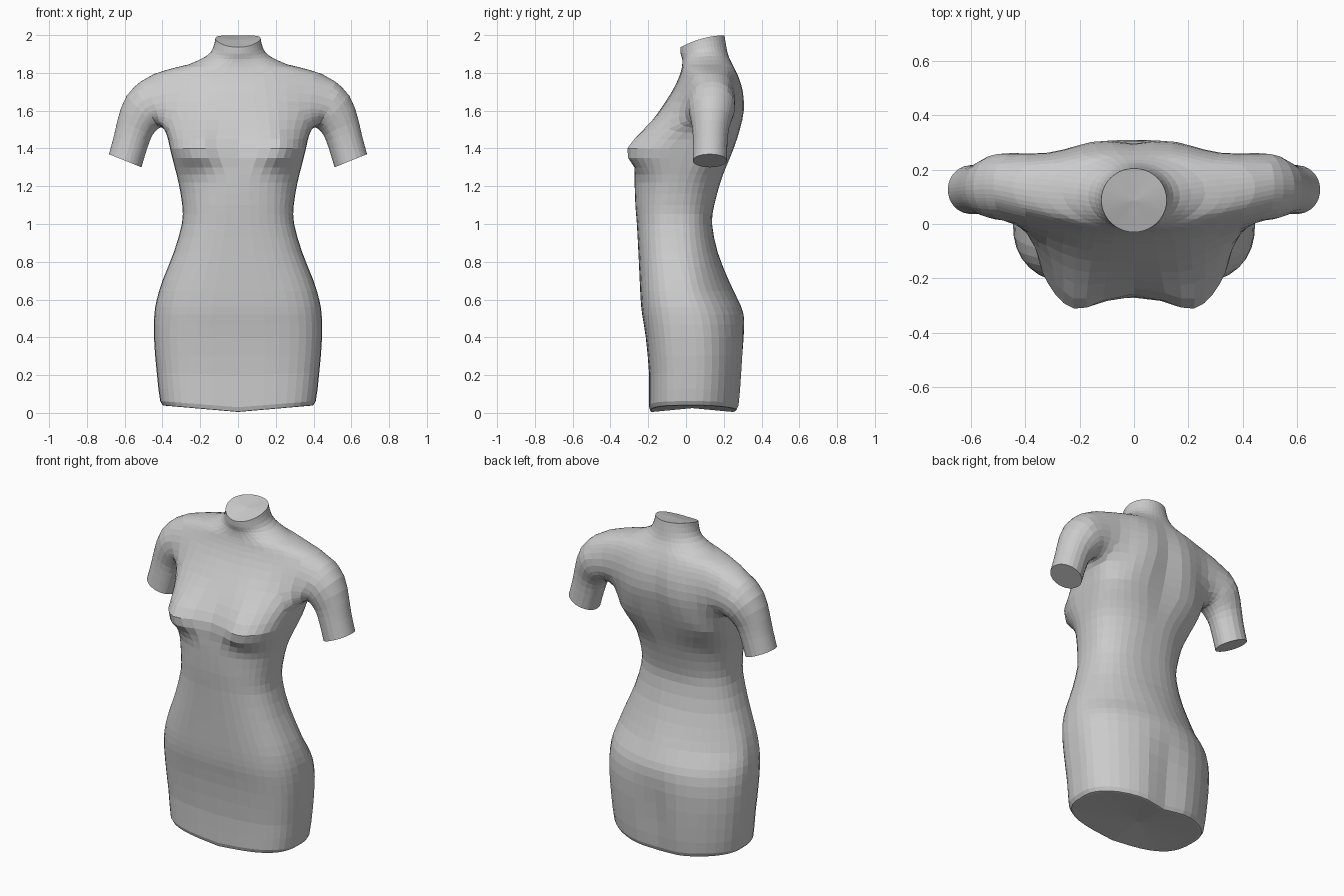
import bpy, bmesh
from math import sin, cos, pi, exp, atan2, radians
from mathutils import Vector

if "Cube" in bpy.data.objects:
    bpy.data.objects.remove(bpy.data.objects["Cube"])

SEG = 40

# torso rings: height, half width, front y, back y, squareness
TORSO = [
    (0.005, .388, -.18, .278, 2.8), (0.03, .412, -.195, .295, 2.8),
    (0.2, .43, -.195, .308, 2.8), (0.4, .445, -.213, .316, 2.8),
    (0.52, .443, -.232, .308, 2.7), (0.6, .43, -.24, .275, 2.6),
    (0.7, .40, -.245, .227, 2.5), (0.85, .34, -.252, .168, 2.5),
    (1.0, .297, -.26, .138, 2.5), (1.1, .295, -.268, .15, 2.4),
    (1.22, .315, -.272, .185, 2.3), (1.3, .335, -.27, .215, 2.6),
    (1.4, .36, -.255, .255, 3.2), (1.5, .382, -.205, .288, 2.9),
    (1.6, .40, -.14, .31, 2.5), (1.7, .41, -.075, .305, 2.3),
    (1.77, .40, -.04, .285, 2.2), (1.815, .375, -.025, .265, 2.1),
    (1.845, .26, -.02, .25, 2.0), (1.88, .168, -.02, .228, 2.0),
    (1.92, .132, -.028, .215, 2.0), (1.968, .12, -.03, .205, 2.0)]

# arm rings: centre x, centre y, centre z, radius, tilt in degrees
ARM = [(.462, .138, 1.632, .133, 66), (.507, .136, 1.588, .123, 48),
       (.545, .131, 1.51, .101, 23), (.57, .128, 1.43, .094, 21),
       (.597, .126, 1.335, .093, 22)]


def refine(table, n=2):
    """Catmull-Rom resampling of a table of rows."""
    out = []
    for i in range(len(table) - 1):
        rows = [table[max(0, min(len(table) - 1, i + k))] for k in (-1, 0, 1, 2)]
        for s in range(n):
            t = s / n
            out.append([b + .5 * t * (c - a + t * (2*a - 5*b + 4*c - d + t * (3*(b - c) + d - a)))
                        for a, b, c, d in zip(*rows)])
    return out + [list(table[-1])]


def power(v, n):
    return (1 if v >= 0 else -1) * abs(v) ** (2 / n)


def torso_point(ring, t):
    z, hw, front, back, n = ring
    # hips are squarer in front and rounder behind
    hip = max(0, min(1, (1 - z) / .35))
    n += hip * (.5 if sin(t) < 0 else -.75)
    x = hw * power(cos(t), n)
    y = (front + back) / 2 + (back - front) / 2 * power(sin(t), n)
    if sin(t) < 0:      # bust
        drop = .14 if z > 1.38 else .075
        y += .082 * power(sin(t), 3) * exp(-((abs(x) - .235) / .12) ** 2 - ((z - 1.38) / drop) ** 2)
    else:               # spine groove and seat groove
        y -= .018 * exp(-(x / .06) ** 2) * exp(-((z - 1.55) / .25) ** 2)
        y -= .03 * exp(-(x / .1) ** 2) * exp(-(z / .42) ** 4)
    dz = 0
    if z < .3:          # dipping hem
        dz = .035 * abs(x) / .4 * (1 - z / .3)
    if z > 1.85:        # slanted, slightly saddle-shaped neck top
        w = (z - 1.85) / .118
        dz = w * (.27 * (y - .09) + .015 * (x / .12) ** 2)
    return Vector((x, y, z + dz))


def bridge(bm, a, b):
    for i in range(len(a)):
        j = (i + 1) % len(a)
        bm.faces.new((a[i], a[j], b[j], b[i]))


def cap(bm, loop):
    face = bm.faces.new(loop)
    bmesh.ops.poke(bm, faces=[face])


bm = bmesh.new()

# torso shell
rings = [[bm.verts.new(torso_point(r, 2 * pi * i / SEG)) for i in range(SEG)]
         for r in refine(TORSO)]
for lower, upper in zip(rings, rings[1:]):
    bridge(bm, lower, upper)
cap(bm, rings[0][::-1])
cap(bm, rings[-1])

# arm openings: drop the side faces between armpit and shoulder top,
# narrower towards the armpit
doomed = []
for r, half in zip(range(26, 34), (3, 4, 5, 5, 5, 5, 5, 5)):
    for c in list(range(-half, half)) + list(range(SEG // 2 - half, SEG // 2 + half)):
        doomed.append(bm.faces.get((rings[r][c % SEG], rings[r][(c + 1) % SEG],
                                    rings[r + 1][(c + 1) % SEG], rings[r + 1][c % SEG])))
bmesh.ops.delete(bm, geom=doomed, context='FACES')

# arms grow out of each opening
arm_rows = refine(ARM)
for side in (1, -1):
    # walk the border of the opening
    edges = {e for e in bm.edges if e.is_boundary and e.verts[0].co.x * side > .1}
    edge = next(iter(edges))
    hole = [edge.verts[0]]
    while edges:
        edge = next(e for e in hole[-1].link_edges if e in edges)
        edges.remove(edge)
        hole.append(edge.other_vert(hole[-1]))
    hole.pop()
    angles = [atan2(v.co.z - 1.65, v.co.y - .11) for v in hole]
    loops = []
    for cx, cy, cz, rad, tilt in arm_rows:
        up = Vector((side * cos(radians(tilt)), 0, sin(radians(tilt))))
        mid = Vector((side * cx, cy, cz))
        loops.append([bm.verts.new(mid + rad * (up * sin(a) + Vector((0, .97 * cos(a), 0))))
                      for a in angles])
    # halfway ring, lifted a little over the shoulder top
    blend = [bm.verts.new((p.co + q.co) / 2 + Vector((0, 0, .025 * max(0, sin(a)))))
             for p, q, a in zip(hole, loops[0], angles)]
    chain = [hole, blend] + loops
    for a, b in zip(chain, chain[1:]):
        bridge(bm, a, b)
    cap(bm, loops[-1])


def relax(verts, times):
    for _ in range(times):
        bmesh.ops.smooth_vert(bm, verts=verts, factor=.5, use_axis_x=True,
                              use_axis_y=True, use_axis_z=True)


# relax the shoulder joins, then the front and back folds of the armpits
relax([v for v in bm.verts if .2 < abs(v.co.x) < .5 and 1.47 < v.co.z < 1.83], 3)
relax([v for v in bm.verts if .24 < abs(v.co.x) < .44 and 1.45 < v.co.z < 1.68
       and abs(v.co.y - .12) > .07], 4)

bmesh.ops.recalc_face_normals(bm, faces=bm.faces)
mesh = bpy.data.meshes.new("torso_form")
bm.to_mesh(mesh)
bm.free()
bpy.context.collection.objects.link(bpy.data.objects.new("torso_form", mesh))
